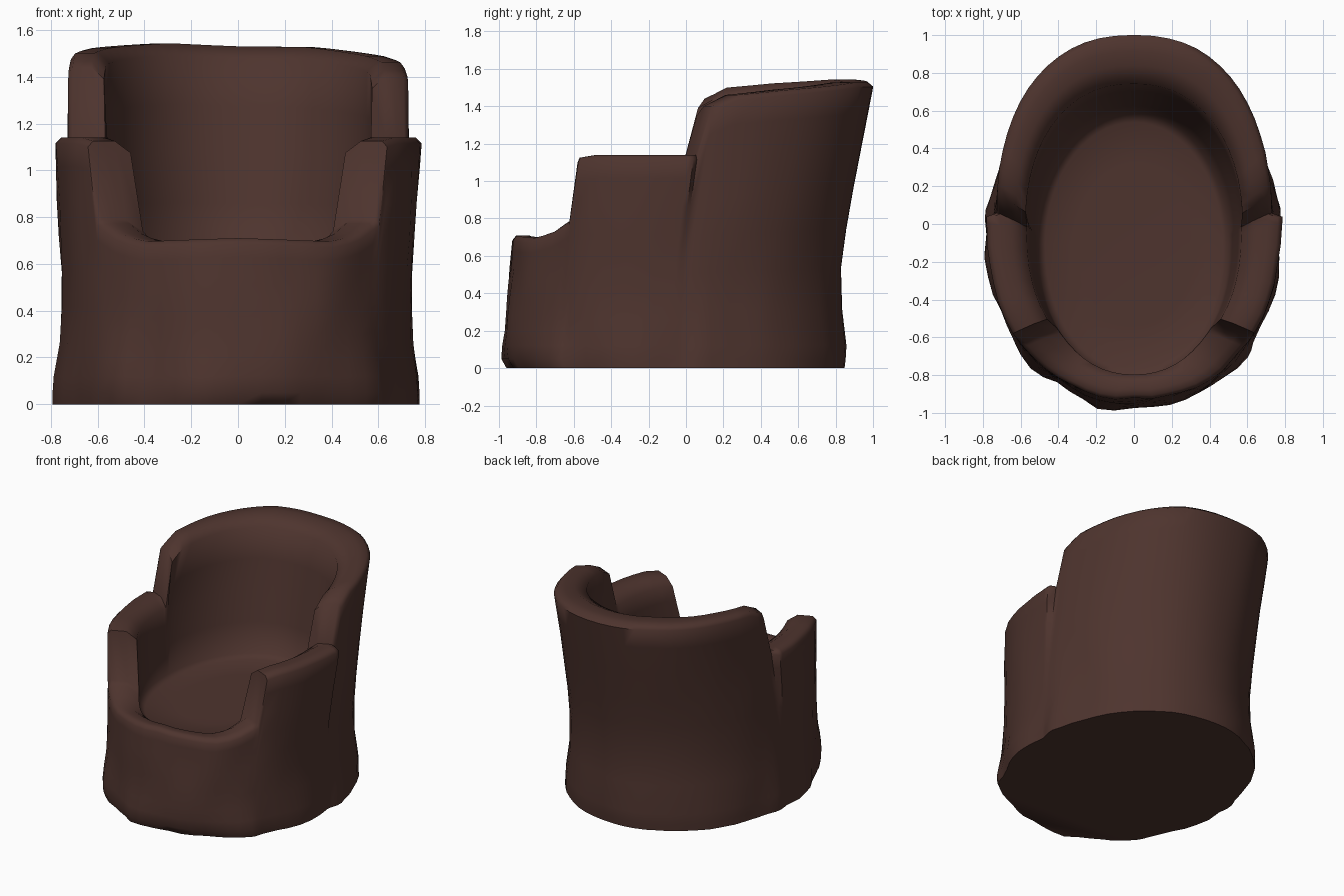
import bpy, bmesh, math
from mathutils import Vector, noise

if "Cube" in bpy.data.objects:
    bpy.data.objects.remove(bpy.data.objects["Cube"])

SEAT = 0.62


def interp(keys, v):
    """Piecewise linear lookup in a list of (position, value) pairs."""
    if v <= keys[0][0]:
        return keys[0][1]
    for (a, fa), (b, fb) in zip(keys, keys[1:]):
        if v <= b:
            return fa + (fb - fa) * (v - a) / (b - a)
    return keys[-1][1]


# Rim height by angle: 0 = front, 180 = back
RIM = [(0, .71), (32, .695), (42, .73), (50.5, .79), (53, 1.125), (60, 1.14),
       (92.5, 1.14), (95, 1.42), (102, 1.48), (120, 1.505), (155, 1.535), (180, 1.53)]
# Outer shell by height
BACK = [(0, .85), (.1, .86), (.4, .82), (.6, .83), (.9, .885), (1.5, 1.0)]
FRONT = [(0, -.94), (.06, -.97), (.3, -.95), (.7, -.925), (1.2, -.91)]
WIDTH = [(0, .775), (.1, .775), (.3, .75), (.5, .745), (.8, .765), (1.1, .78), (1.5, .78)]


def ellipse(a, rx, front, back, p):
    s, c = math.sin(a), math.cos(a)
    x = rx * math.copysign(abs(s) ** p, s)
    y = (front + back) / 2 - (back - front) / 2 * math.copysign(abs(c) ** p, c)
    return Vector((x, y, 0))


def outer(deg, z):
    a = math.radians(deg)
    rx = interp(WIDTH, z)
    if abs(deg) > 92:                     # the backrest is narrower than the arms
        rx -= interp([(.5, 0), (1.1, .055), (1.5, .055)], z)
    # squarer at the front and top, rounder at the lower back
    p = .9 if abs(deg) < 90 else interp([(0, 1), (.7, .98), (1.5, .87)], z)
    p = ellipse(a, rx, interp(FRONT, z), interp(BACK, z), p)
    # bark lumps, stronger near the root flare
    n = noise.noise(Vector((p.x * 3.2, p.y * 3.2, z * 1.6 + 4)))
    n2 = noise.noise(Vector((p.x * 8, p.y * 8, z * 3)))
    amp = interp([(0, .04), (.4, .025), (.9, .015), (1.5, .006)], z)
    if abs(deg) > 115:
        amp *= .4
    p *= 1 + amp * (n + .6 * n2)
    p.z = z
    return p


def inner(deg, z):
    a = math.radians(deg)
    t = (z - SEAT) / .9
    p = ellipse(a, .5 + .1 * min(t * 1.3, .75), -.80 + .05 * t, .58 + .17 * t,
                .93 if abs(deg) < 90 else 1 - .1 * t)
    p.z = z
    return p


# Columns around the stump, with extra ones at the height steps
half = sorted((set(range(0, 181, 6)) - {54, 96}) | {50.5, 53, 91.5, 92.5, 95, 98})
angles = half + [-d for d in reversed(half[1:-1])]


def column(deg):
    h = interp(RIM, abs(deg))
    if abs(deg) > 93:                     # top edge tilts down to the right
        h -= .02 * math.sin(math.radians(deg))
    pts = [outer(deg, z) for z in
           [0, .05, .12] + [.12 + (h - .145) * f for f in (.14, .3, .45, .6, .75, .9, 1)]]
    o, i = outer(deg, h), inner(deg, h)
    pts += [o.lerp(i, f) for f in (.12, .35, .65)]
    top = h - min(.05, (h - SEAT) * .4)
    pts += [inner(deg, SEAT + .03 + (top - SEAT - .03) * f) for f in (1, .75, .5, .25, 0)]
    for k, z in ((.94, SEAT + .005), (.6, SEAT)):   # seat rings
        q = inner(deg, SEAT)
        pts.append(Vector((q.x * k, -.11 + (q.y + .11) * k, z)))
    return pts


bm = bmesh.new()
cols = [[bm.verts.new(p) for p in column(d)] for d in angles]
seat_mid = bm.verts.new((0, -.11, SEAT))
for i, c in enumerate(cols):
    d = cols[(i + 1) % len(cols)]
    for j in range(len(c) - 1):
        bm.faces.new((c[j], d[j], d[j + 1], c[j + 1]))
    bm.faces.new((c[-1], d[-1], seat_mid))
bm.faces.new([c[0] for c in reversed(cols)])        # flat underside
bmesh.ops.recalc_face_normals(bm, faces=bm.faces)
mesh = bpy.data.meshes.new("stump_chair")
bm.to_mesh(mesh)
bm.free()

chair = bpy.data.objects.new("stump_chair", mesh)
bpy.context.collection.objects.link(chair)
bark = bpy.data.materials.new("dark brown bark")
bark.diffuse_color = (.0762, .0343, .0273, 1)
bark.use_nodes = True
bark.node_tree.nodes["Principled BSDF"].inputs["Base Color"].default_value = bark.diffuse_color
mesh.materials.append(bark)

bpy.context.view_layer.objects.active = chair
chair.select_set(True)
bpy.ops.object.shade_smooth_by_angle(angle=math.radians(60))
